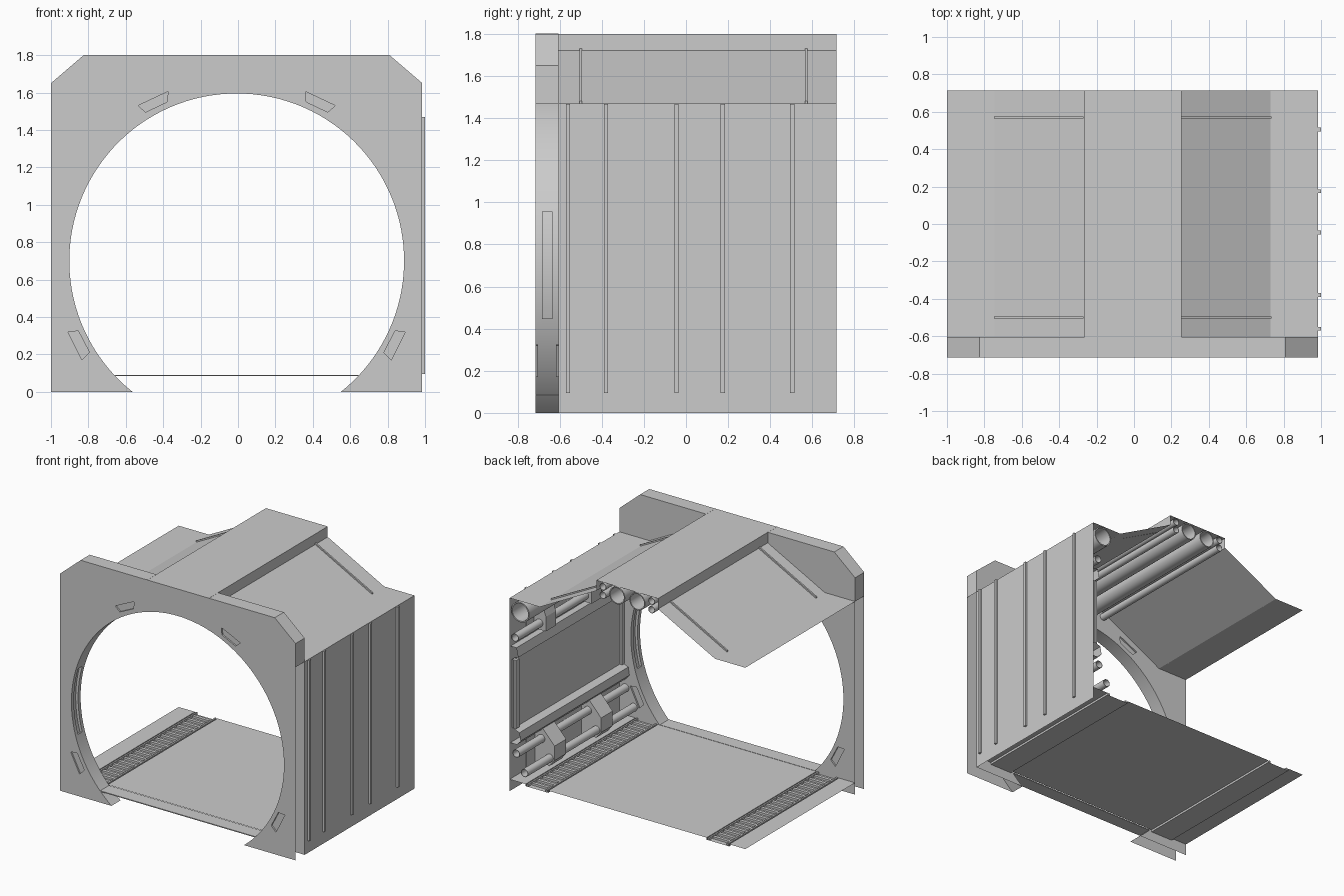
import bpy, bmesh, math

if "Cube" in bpy.data.objects:
    bpy.data.objects.remove(bpy.data.objects["Cube"])

CX, CZ, R = -0.007, 0.70, 0.895            # round opening
Y0, YF, Y1 = -0.715, -0.605, 0.715         # front, frame back, rear
XL, XR = -1.0, 0.985


def finish(name, bm, smooth=False):
    me = bpy.data.meshes.new(name)
    bm.to_mesh(me)
    bm.free()
    ob = bpy.data.objects.new(name, me)
    bpy.context.collection.objects.link(ob)
    if smooth:
        bpy.ops.object.select_all(action='DESELECT')
        ob.select_set(True)
        bpy.context.view_layer.objects.active = ob
        bpy.ops.object.shade_smooth_by_angle(angle=math.radians(30))
    return ob


def sweep(bm, pts, y0, y1, closed=False, caps=False):
    """Extrude an xz profile along y."""
    a = [bm.verts.new((x, y0, z)) for x, z in pts]
    b = [bm.verts.new((x, y1, z)) for x, z in pts]
    n = len(pts)
    faces = []
    for i in range(n if closed else n - 1):
        j = (i + 1) % n
        faces.append(bm.faces.new((a[i], a[j], b[j], b[i])))
    if caps:
        faces += [bm.faces.new(a[::-1]), bm.faces.new(b)]
        bmesh.ops.recalc_face_normals(bm, faces=faces)
    return faces


def sheet(name, pts, y0, y1, smooth=False):
    bm = bmesh.new()
    sweep(bm, pts, y0, y1)
    return finish(name, bm, smooth)


def solids(name, pts, spans):
    """One object holding the same profile at several y spans."""
    bm = bmesh.new()
    for y0, y1 in spans:
        sweep(bm, pts, y0, y1, True, True)
    return finish(name, bm)


def rect(x0, x1, z0, z1):
    return [(x0, z0), (x1, z0), (x1, z1), (x0, z1)]


def circle(x, z, r, n=24):
    return [(x + r * math.cos(2 * math.pi * i / n), z + r * math.sin(2 * math.pi * i / n)) for i in range(n)]


def pipe(name, x, z, r, y0=-0.6, y1=Y1):
    """Open hollow tube."""
    bm = bmesh.new()
    out, inn = circle(x, z, r), circle(x, z, r * 0.88)
    sweep(bm, out, y0, y1, True)
    sweep(bm, inn[::-1], y0, y1, True)
    bm.verts.ensure_lookup_table()
    n = len(out)
    for base in (0, n):
        o = [bm.verts[base + i] for i in range(n)]
        k = [bm.verts[2 * n + base + (n - 1 - i)] for i in range(n)]
        for i in range(n):
            j = (i + 1) % n
            bm.faces.new((o[i], o[j], k[j], k[i]))
    bmesh.ops.recalc_face_normals(bm, faces=bm.faces[:])
    return finish(name, bm, True)


def flip(pts):
    return [(2 * CX - x, z) for x, z in pts]


# --- front frame: two plates with a round opening and shallow light pockets
a0 = math.asin(CZ / R)
angles = [math.pi + a0 - (math.pi + 2 * a0) * i / 96 for i in range(97)]
arc = [(CX + R * math.cos(a), CZ + R * math.sin(a)) for a in angles]
rim = [(XR, 1.47), (XR, 1.65), (0.81, 1.8), (-0.825, 1.8), (XL, 1.65), (XL, 1.47)]
outline = [(XL, 0)] + arc + [(XR, 0)] + rim[1:-1]
top_light = [(0.36, 1.605), (0.52, 1.53), (0.48, 1.495), (0.365, 1.55)]
low_light = [(0.84, 0.325), (0.895, 0.32), (0.82, 0.17), (0.78, 0.21)]
lights = [top_light, flip(top_light), low_light, flip(low_light)]

for name, y, depth in (("frame_front_plate", Y0, 0.012), ("frame_back_plate", YF, -0.012)):
    bm = bmesh.new()
    edges = []
    for loop in [outline] + lights:
        vs = [bm.verts.new((x, y, z)) for x, z in loop]
        edges += [bm.edges.new((vs[i], vs[(i + 1) % len(vs)])) for i in range(len(vs))]
    bmesh.ops.triangle_fill(bm, use_beauty=True, edges=edges, normal=(0, -1 if depth > 0 else 1, 0))
    for loop in lights:
        sweep(bm, loop, y, y + depth, True)
        bm.faces.new([bm.verts.new((x, y + depth, z)) for x, z in loop])
    finish(name, bm)

sheet("frame_top_edge", rim, Y0, YF)
for i, x in enumerate((-0.265, 0.255)):
    solids(f"frame_seam_{i}", rect(x - 0.003, x + 0.003, 1.75, 1.801), [(Y0, YF)])

# --- inner ring of the opening, with a recessed slot on each side
bm = bmesh.new()
cuts = [Y0, Y0 + 0.03, YF - 0.03, YF]
rows = [[bm.verts.new((x, y, z)) for x, z in arc] for y in cuts]
slot = []
for r in range(3):
    for i in range(96):
        f = bm.faces.new((rows[r][i], rows[r + 1][i], rows[r + 1][i + 1], rows[r][i + 1]))
        if r == 1 and abs(f.calc_center_median().z - CZ) < 0.25:
            slot.append(f)
ext = bmesh.ops.extrude_face_region(bm, geom=slot)
for v in [g for g in ext["geom"] if isinstance(g, bmesh.types.BMVert)]:
    s = 1 + 0.02 / R
    v.co.x, v.co.z = CX + (v.co.x - CX) * s, CZ + (v.co.z - CZ) * s
bmesh.ops.delete(bm, geom=[f for f in slot if f.is_valid], context='FACES')
finish("frame_inner_ring", bm, True)

# --- roof: raised centre, sloping sides, flat eaves
sheet("roof", [(XR, 1.47), (0.73, 1.47), (0.255, 1.72), (0.255, 1.8), (-0.265, 1.8),
               (-0.265, 1.72), (-0.745, 1.47), (XL, 1.47)], YF, Y1)
slope = [(0.255, 1.718), (0.735, 1.468), (0.735, 1.48), (0.255, 1.73)]
for side, prof in (("right", slope), ("left", flip(slope))):
    solids(f"roof_rib_{side}", prof, [(y - 0.006, y + 0.006) for y in (-0.5, 0.57)])

# --- outer right wall with vertical ribs (the left side stays open)
sheet("right_wall", [(XR, 0), (XR, 1.47)], YF, Y1)
solids("wall_ribs", rect(XR - 0.002, 1.0, 0.095, 1.468),
       [(y - 0.01, y + 0.01) for y in (-0.56, -0.38, -0.045, 0.175, 0.505)])

# --- inner wall panel with upper and lower ledges
sheet("inner_wall_panel", [(XR, 1.1), (0.935, 1.1), (0.92, 1.03), (0.96, 1.0), (0.96, 0.48),
                           (0.91, 0.46), (0.90, 0.40), (0.93, 0.365), (XR, 0.365)], YF, Y1 - 0.01)
solids("panel_end_trim", rect(0.94, 0.975, 0.48, 1.0), [(YF, YF + 0.03), (0.66, 0.70)])

# --- pipes under the roof and along the wall
for i, x in enumerate((-0.09, 0.08)):
    pipe(f"roof_pipe_{i}", x, 1.73, 0.066)
for i, (x, z) in enumerate(((0.2, 1.765), (0.2, 1.70), (-0.21, 1.765), (-0.21, 1.70))):
    pipe(f"roof_thin_pipe_{i}", x, z, 0.027)
pipe("wall_top_pipe", 0.895, 1.385, 0.076)
pipe("wall_upper_thin_pipe", 0.94, 1.18, 0.03)
pipe("wall_lower_pipe", 0.93, 0.30, 0.03)
pipe("wall_base_pipe", 0.86, 0.17, 0.03)

# --- clamps that hold the wall pipes
solids("lower_pipe_clamps", [(XR, 0.38), (0.92, 0.38), (0.82, 0.27), (0.82, 0.16), (0.86, 0.11), (XR, 0.11)],
       [(0.27, 0.41), (-0.29, -0.15)])
solids("upper_pipe_clamps", [(XR, 1.31), (0.91, 1.31), (0.885, 1.24), (0.885, 1.13), (XR, 1.13)],
       [(0.30, 0.42), (-0.25, -0.13)])

# --- floor with two sunken troughs full of ladder rungs
half = [(0.66, 0.09), (0.66, 0.074), (0.85, 0.074), (0.85, 0.09)]
sheet("floor", [(XL, 0.09)] + flip(half)[::-1] + half + [(XR, 0.09)], YF, Y1)
solids("floor_threshold", rect(-0.66, 0.646, 0.083, 0.09), [(Y0, YF - 0.004)])
rungs = [(YF + 0.04 + i * 0.064, YF + 0.065 + i * 0.064) for i in range(20)]
for side, s in (("right", lambda p: p), ("left", flip)):
    solids(f"floor_rungs_{side}", s(rect(0.685, 0.825, 0.074, 0.09)), rungs)
    for i, x in enumerate((0.675, 0.835)):
        solids(f"floor_rail_{side}_{i}", s(rect(x - 0.006, x + 0.006, 0.074, 0.092)), [(YF, Y1)])
